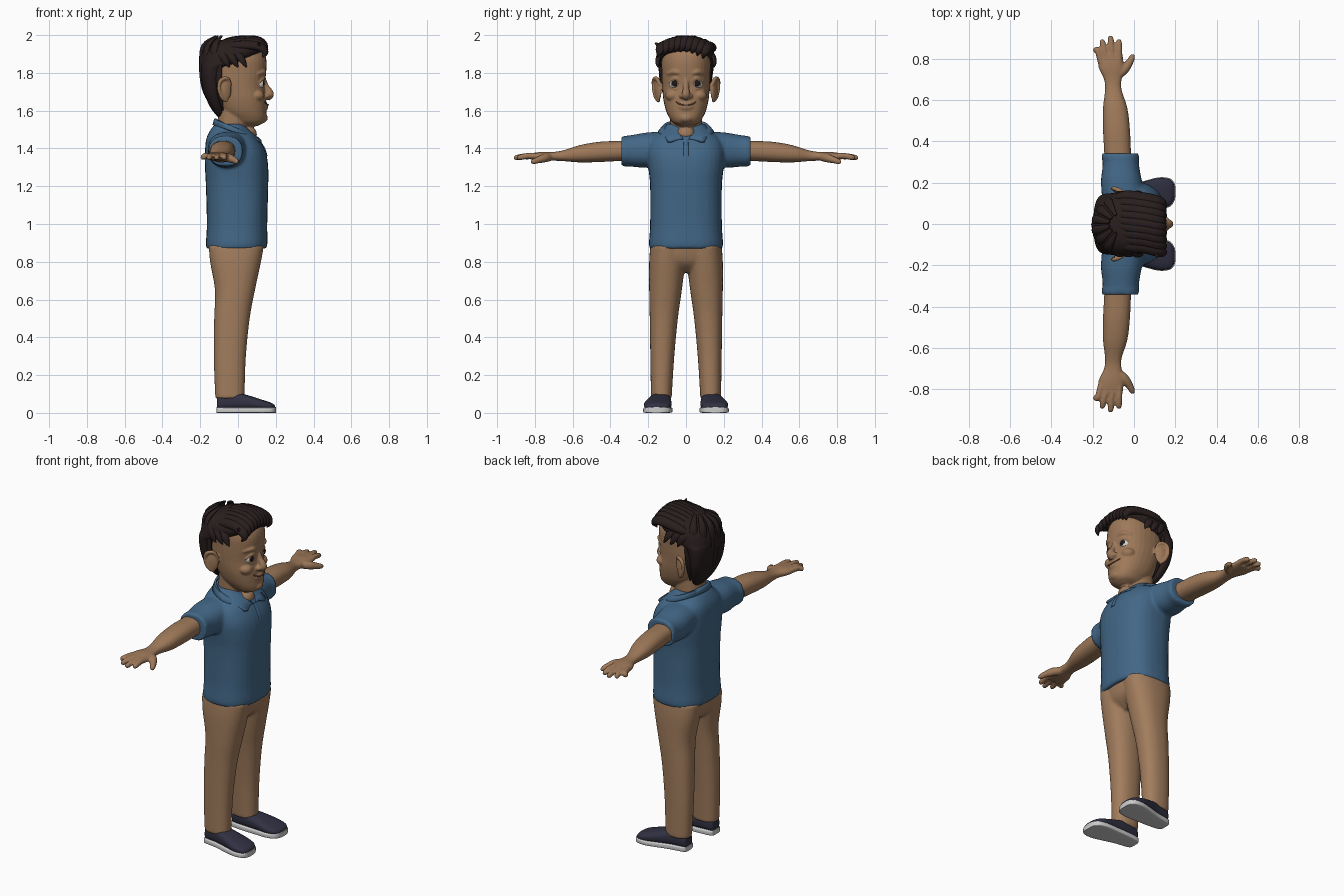
import bpy, bmesh, math
from mathutils import Vector, Matrix

cube = bpy.data.objects.get("Cube")
if cube:
    bpy.data.objects.remove(cube, do_unlink=True)


def material(name, red, green, blue):
    mat = bpy.data.materials.new(name)
    mat.use_nodes = True
    mat.diffuse_color = (red, green, blue, 1)
    shader = next(n for n in mat.node_tree.nodes if n.type == 'BSDF_PRINCIPLED')
    shader.inputs["Base Color"].default_value = (red, green, blue, 1)
    shader.inputs["Roughness"].default_value = .8
    return mat


skin = material("skin", .34, .19, .1)
lip = material("lip brown", .2, .1, .06)
hair = material("dark brown hair", .022, .013, .013)
eye_white = material("eye white", .7, .7, .68)
eye_dark = material("eye dark", .012, .008, .007)
blue = material("shirt blue", .055, .135, .24)
tan = material("trouser tan", .36, .205, .11)
navy = material("shoe navy", .03, .03, .055)
grey = material("sole grey", .6, .6, .6)


def resample(points, steps=4):
    """Smooth curve through tuples of any length."""
    out = []
    last = len(points) - 1
    for i in range(last):
        four = [points[max(0, min(last, i + k))] for k in (-1, 0, 1, 2)]
        for j in range(steps):
            t = j / steps
            out.append(tuple(.5 * (2 * b + (c - a) * t + (2 * a - 5 * b + 4 * c - d) * t * t
                                   + (3 * b - a - 3 * c + d) * t ** 3)
                             for a, b, c, d in zip(*four)))
    return out + [tuple(points[-1])]


def skin_rings(bm, rings):
    rows = [[bm.verts.new(p) for p in ring] for ring in rings]
    count = len(rows[0])
    for low, high in zip(rows, rows[1:]):
        for i in range(count):
            j = (i + 1) % count
            bm.faces.new((low[i], low[j], high[j], high[i]))
    bm.faces.new(rows[0])
    bm.faces.new(rows[-1])


def loft(bm, axis, stations, power=2.3, count=32):
    """Each station: place on the axis, then extents on the other two axes."""
    rings = []
    for place, a0, a1, b0, b1 in resample(stations):
        ring = []
        for i in range(count):
            angle = math.tau * i / count
            c, s = math.cos(angle), math.sin(angle)
            p = [(a0 + a1) / 2 + (a1 - a0) / 2 * math.copysign(abs(c) ** (2 / power), c),
                 (b0 + b1) / 2 + (b1 - b0) / 2 * math.copysign(abs(s) ** (2 / power), s)]
            p.insert("xyz".index(axis), place)
            ring.append(p)
        rings.append(ring)
    skin_rings(bm, rings)


def tube(bm, path, flat=1, centre=None, count=10):
    """Tapered tube through (x, y, z, radius); flattened towards a centre."""
    pts = resample(path)
    rings = []
    for i, p in enumerate(pts):
        here = Vector(p[:3])
        along = Vector(pts[min(i + 1, len(pts) - 1)][:3]) - Vector(pts[max(i - 1, 0)][:3])
        ref = here - Vector(centre) if centre else Vector((.05, 0, 1))
        side = along.cross(ref).normalized()
        up = side.cross(along).normalized()
        radius = max(p[3], .001)
        rings.append([here + radius * (side * math.cos(a) + up * math.sin(a) * flat)
                      for a in (math.tau * k / count for k in range(count))])
    skin_rings(bm, rings)


def blob(bm, place, size, tilt=0, axis='Z'):
    matrix = Matrix.Translation(place) @ Matrix.Rotation(tilt, 4, axis) @ Matrix.Diagonal((*size, 1))
    bmesh.ops.create_uvsphere(bm, u_segments=24, v_segments=16, radius=1, matrix=matrix)


def make(name, bm, mat, voxel=0, relax=4):
    bmesh.ops.recalc_face_normals(bm, faces=bm.faces[:])
    mesh = bpy.data.meshes.new(name)
    bm.to_mesh(mesh)
    bm.free()
    mesh.shade_smooth()
    mesh.set_sharp_from_angle(angle=math.radians(50))
    mesh.materials.append(mat)
    obj = bpy.data.objects.new(name, mesh)
    bpy.context.collection.objects.link(obj)
    if voxel:
        mod = obj.modifiers.new("blend", 'REMESH')
        mod.mode, mod.voxel_size, mod.use_smooth_shade = 'VOXEL', voxel, True
        mod = obj.modifiers.new("relax", 'SMOOTH')
        mod.factor, mod.iterations = .5, relax
    return obj


def mirror(bm):
    copy = bmesh.ops.duplicate(bm, geom=bm.verts[:] + bm.edges[:] + bm.faces[:])["geom"]
    verts = [v for v in copy if isinstance(v, bmesh.types.BMVert)]
    bmesh.ops.scale(bm, verts=verts, vec=(1, -1, 1))


def both_sides(name, mat, build, voxel=0):
    made = []
    for side, sign in (("left", 1), ("right", -1)):
        bm = bmesh.new()
        build(bm)
        bmesh.ops.scale(bm, verts=bm.verts[:], vec=(1, sign, 1))
        made.append(make(side + "_" + name, bm, mat, voxel))
    return made


# Shirt: sleeves mirrored, then blended with the body
bm = bmesh.new()
loft(bm, 'y', [(.08, -.15, .06, 1.33, 1.49), (.2, -.16, .04, 1.3, 1.485),
               (.28, -.152, .025, 1.303, 1.472), (.34, -.152, .022, 1.31, 1.462)])
loft(bm, 'y', [(.312, -.156, .026, 1.303, 1.468), (.342, -.156, .024, 1.307, 1.464)])
mirror(bm)
loft(bm, 'z', [(z, x0, x1, -y, y) for z, x0, x1, y in (
    (.87, -.168, .15, .192), (.9, -.17, .156, .196), (1, -.165, .155, .19),
    (1.2, -.17, .16, .19), (1.3, -.175, .16, .2), (1.38, -.175, .147, .205),
    (1.45, -.168, .11, .185), (1.5, -.145, .06, .125), (1.53, -.12, .03, .1))], 2.5)
make("shirt", bm, blue, .009)

# Button strip below the neck opening
bm = bmesh.new()
loft(bm, 'z', [(1.36, .12, .156, -.014, .014), (1.4, .11, .144, -.014, .014),
               (1.45, .08, .114, -.012, .012)], 5)
make("shirt_placket", bm, blue)

# Collar: an open folded band with two front points
bm = bmesh.new()
rows = []
for i in range(49):
    upper = .6 + (math.tau - 1.2) * i / 48
    lower = .1 + (math.tau - .2) * i / 48
    point = math.exp(-((min(lower, math.tau - lower) - .55) / .2) ** 2)
    top = Vector((-.035 + .085 * math.cos(upper), .1 * math.sin(upper), 1.515 - .045 * math.cos(upper)))
    low = Vector((-.01 + (.125 + .032 * point) * math.cos(lower), (.148 + .03 * point) * math.sin(lower),
                  1.49 - .035 * math.cos(lower) - .02 * point))
    rows.append([bm.verts.new(p) for p in (top, (top + low) / 2 + Vector((0, 0, .012)), low)])
for a, b in zip(rows, rows[1:]):
    for k in (0, 1):
        bm.faces.new((a[k], a[k + 1], b[k + 1], b[k]))
collar = make("shirt_collar", bm, blue)
collar.modifiers.new("thickness", 'SOLIDIFY').thickness = .012

# Trousers
bm = bmesh.new()
loft(bm, 'z', [(.075, -.118, .035, .075, .185), (.11, -.122, .035, .074, .186),
               (.3, -.128, .042, .062, .189), (.5, -.126, .062, .043, .192),
               (.65, -.122, .09, .022, .195), (.8, -.148, .122, .005, .195),
               (.89, -.155, .138, .005, .188)])
mirror(bm)
loft(bm, 'z', [(.745, -.09, .06, -.08, .08), (.8, -.14, .115, -.17, .17), (.89, -.155, .138, -.187, .187)])
make("trousers", bm, tan, .009)

# Shoes: the sole follows the outline of the upper
shoe = [(-.112, .112, .15, .015, .06), (-.1, .09, .17, .015, .1), (-.02, .08, .185, .015, .108),
        (.05, .078, .205, .015, .094), (.12, .076, .222, .015, .072), (.17, .088, .217, .015, .056),
        (.19, .112, .198, .015, .045), (.196, .135, .178, .015, .036)]
both_sides("shoe", navy, lambda bm: loft(bm, 'x', shoe, 2.6))
both_sides("sole", grey, lambda bm: loft(
    bm, 'x', [(x * 1.02, a - .004, b + .004, 0, .03) for x, a, b, low, high in shoe], 7))


# Arms and hands
def arm(bm):
    loft(bm, 'y', [(.26, -.14, -.01, 1.335, 1.445), (.36, -.145, -.015, 1.333, 1.44),
                   (.46, -.15, -.02, 1.328, 1.435), (.56, -.15, -.032, 1.326, 1.418),
                   (.65, -.14, -.06, 1.333, 1.39), (.7, -.145, -.06, 1.335, 1.382),
                   (.76, -.172, -.05, 1.335, 1.382), (.82, -.172, -.055, 1.34, 1.375)])
    for root, tip, reach in ((-.158, -.186, .855), (-.13, -.153, .895), (-.102, -.113, .912), (-.073, -.073, .895)):
        tube(bm, [(root, .78, 1.36, .017), (root * .4 + tip * .6, .84, 1.36, .0165),
                  (tip, reach - .014, 1.352, .0145), (tip, reach, 1.35, .006)])
    tube(bm, [(-.1, .705, 1.357, .02), (-.05, .745, 1.35, .024), (-.02, .785, 1.338, .018),
              (-.008, .81, 1.33, .014), (-.003, .822, 1.327, .005)])


both_sides("arm", skin, arm, .0055)

# Head: paired features mirrored, then blended with skull and neck
bm = bmesh.new()
blob(bm, (-.065, .148, 1.712), (.033, .014, .062), -.45)
tube(bm, [(-.04, .137, 1.735, .008), (-.055, .155, 1.77, .01), (-.09, .17, 1.762, .011),
          (-.102, .172, 1.72, .01), (-.085, .16, 1.67, .01), (-.06, .142, 1.65, .01)])
tube(bm, [(.138, .018, 1.792, .008), (.134, .06, 1.805, .014), (.1, .098, 1.793, .008)])
tube(bm, [(.132, .026, 1.745, .006), (.136, .055, 1.772, .008), (.112, .088, 1.747, .006)])
tube(bm, [(.132, .03, 1.735, .005), (.13, .056, 1.714, .006), (.11, .086, 1.737, .005)])
blob(bm, (.1, .07, 1.68), (.04, .04, .032))
blob(bm, (.15, .02, 1.678), (.02, .016, .014))
mirror(bm)
loft(bm, 'z', [(z, x0, x1, -y, y) for z, x0, x1, y in (
    (1.518, .01, .1, .035), (1.535, -.02, .135, .068), (1.56, -.05, .149, .087),
    (1.6, -.09, .15, .106), (1.66, -.12, .148, .12), (1.73, -.15, .141, .126),
    (1.8, -.16, .149, .129), (1.87, -.165, .15, .129), (1.92, -.14, .13, .11), (1.96, -.09, .08, .06))])
loft(bm, 'z', [(1.42, -.11, .05, -.08, .08), (1.5, -.11, .05, -.083, .083), (1.62, -.1, .05, -.085, .085)])
blob(bm, (.05, 0, 1.475), (.05, .05, .045))
blob(bm, (.105, 0, 1.622), (.055, .062, .04))
blob(bm, (.118, 0, 1.562), (.04, .045, .03))
tube(bm, [(.13, 0, 1.78, .014), (.148, 0, 1.73, .015), (.165, 0, 1.7, .02), (.168, 0, 1.682, .022),
          (.155, 0, 1.66, .012)], 1, (0, 0, 1.7))
make("head", bm, skin, .005, 3)

# Mouth line
bm = bmesh.new()
tube(bm, [(x, y, z, .0035) for x, y, z in (
    (.142, -.052, 1.645), (.156, -.028, 1.633), (.16, 0, 1.63), (.156, .028, 1.633), (.142, .052, 1.645))])
make("mouth", bm, lip)

# Eyes: the iris is the forward cap of each ball
eyes = both_sides("eye", eye_white, lambda bm: blob(bm, (.11, .057, 1.743), (.03, .03, .03), math.pi / 2, 'Y'))
for eye, sign in zip(eyes, (1, -1)):
    eye.data.materials.append(eye_dark)
    for face in eye.data.polygons:
        gaze = (face.center - Vector((.11, .057 * sign, 1.743))).normalized()
        face.material_index = int(gaze.dot(Vector((1, .12 * sign, .02)).normalized()) > .83)

# Hair: a cap covering the crown and back, with swept locks over it
bm = bmesh.new()
loft(bm, 'z', [(z, x0, x1, -y, y) for z, x0, x1, y in (
    (1.57, -.11, -.07, .045), (1.62, -.148, -.08, .09), (1.7, -.182, -.09, .125),
    (1.78, -.195, -.085, .14), (1.83, -.197, -.06, .147), (1.85, -.197, .02, .15),
    (1.89, -.192, .1, .15), (1.93, -.172, .142, .14), (1.965, -.12, .12, .105), (1.982, -.05, .08, .05))], 2.6)
middle = (-.03, 0, 1.78)
for i in range(9):
    y = .125 - .03 * i
    drop = 2.2 * y * y
    tube(bm, [(-.13, y * .6 + .03, 1.935 - drop, .008), (-.05, y + .012, 1.968 - drop, .026),
              (.05, y, 1.977 - drop, .03), (.115, y - .015, 1.968 - drop, .03),
              (.142, y - .026, 1.94 - drop, .022), (.13, y - .035, 1.912 - drop, .004)], .75, middle)
for i in range(13):
    angle = math.radians(112 + i * 136 / 12)
    end = .03 * (i % 2)
    tube(bm, [(-.05 + across * math.cos(angle), wide * math.sin(angle + turn), z + end, radius)
              for z, across, wide, turn, radius in (
                  (1.965, .07, .05, 0, .008), (1.91, .135, .13, .03, .022), (1.8, .142, .135, .06, .022),
                  (1.7, .125, .118, .08, .018), (1.6, .08, .08, .1, .003))], .6, middle)
# Side tufts above the ears
for sign in (1, -1):
    for x in (-.08, -.035, .01):
        tube(bm, [(x - .03, sign * .11, 1.93, .02), (x, sign * .142, 1.89, .022),
                  (x + .02, sign * .15, 1.855, .016), (x + .035, sign * .148, 1.83, .003)], .6, middle)
tube(bm, [(.1, -.08, 1.94, .02), (.11, -.125, 1.935, .022), (.11, -.165, 1.96, .003)], .8, middle)
make("hair", bm, hair)
